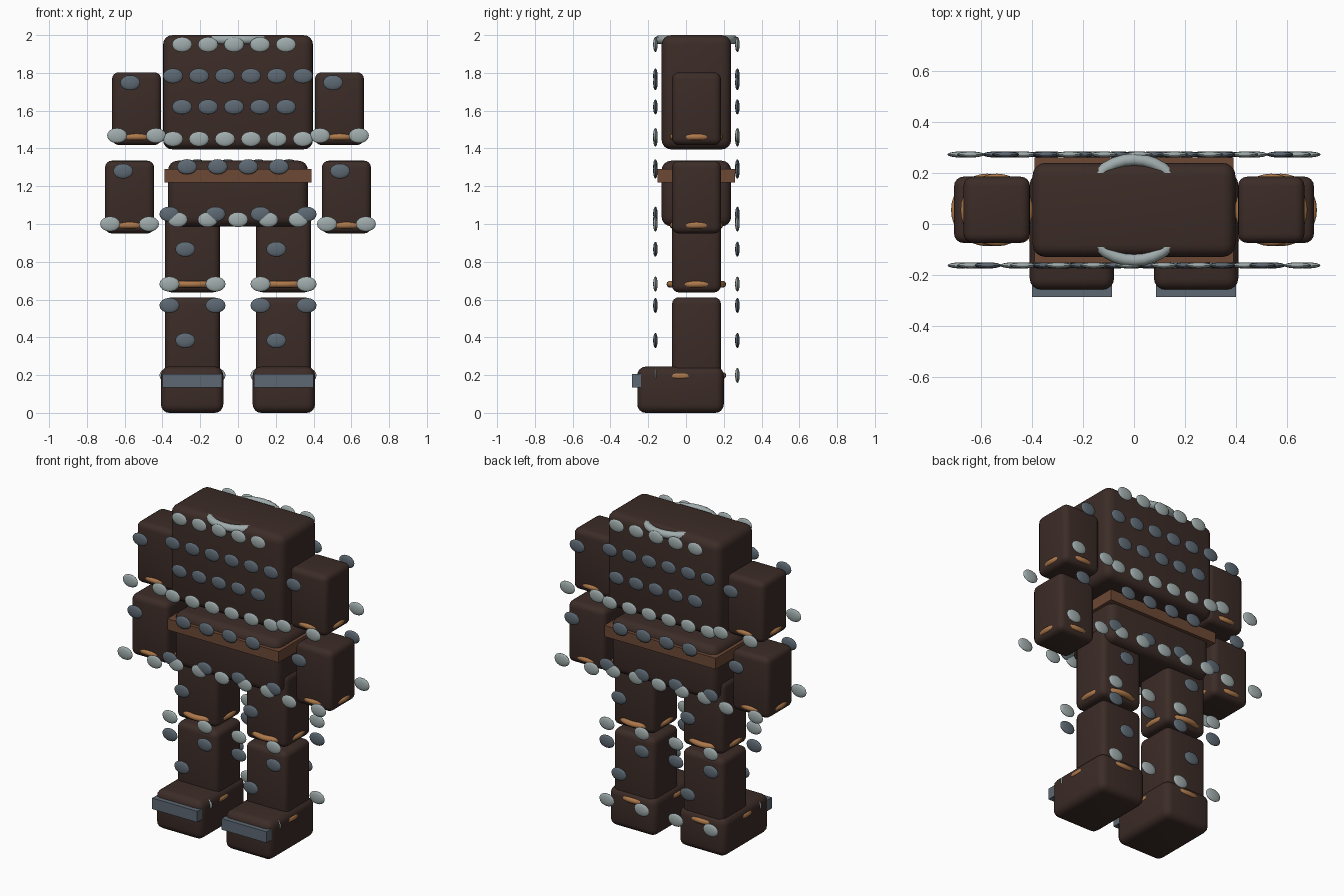
import bpy, bmesh, math
from mathutils import Matrix, Vector

if "Cube" in bpy.data.objects:
    bpy.data.objects.remove(bpy.data.objects["Cube"])

CY = 0.055                      # depth centre of body
FRONT_Y, BACK_Y = -0.162, 0.272  # planes holding the studs


def material(name, rgb):
    m = bpy.data.materials.new(name)
    m.diffuse_color = (*rgb, 1)
    m.use_nodes = True
    m.node_tree.nodes["Principled BSDF"].inputs["Base Color"].default_value = m.diffuse_color
    return m


HIDE = material("dark_leather", (0.045, 0.025, 0.02))
STRAP = material("belt_leather", (0.15, 0.065, 0.035))
COPPER = material("copper", (0.42, 0.19, 0.07))
LIGHT = material("light_metal", (0.35, 0.41, 0.41))
DARK = material("dark_metal", (0.11, 0.14, 0.17))


def finish(bm, name, mat):
    bmesh.ops.recalc_face_normals(bm, faces=bm.faces)
    me = bpy.data.meshes.new(name)
    bm.to_mesh(me)
    bm.free()
    ob = bpy.data.objects.new(name, me)
    bpy.context.collection.objects.link(ob)
    me.materials.append(mat)
    bpy.ops.object.select_all(action='DESELECT')
    ob.select_set(True)
    bpy.context.view_layer.objects.active = ob
    bpy.ops.object.shade_smooth_by_angle(angle=math.radians(40))
    return ob


def box(name, x, y, z, mat, bevel=0.0):
    bm = bmesh.new()
    bmesh.ops.create_cube(bm, size=1)
    lo, hi = Vector((x[0], y[0], z[0])), Vector((x[1], y[1], z[1]))
    for v in bm.verts:
        v.co = Vector(lo[i] + (v.co[i] + 0.5) * (hi[i] - lo[i]) for i in range(3))
    if bevel:
        bmesh.ops.bevel(bm, geom=bm.edges[:], offset=bevel, segments=4,
                        profile=0.5, affect='EDGES')
    return finish(bm, name, mat)


def ring(name, centre, major, minor, mat, n=32, m=10):
    bm = bmesh.new()
    loops = []
    for i in range(n):
        a = 2 * math.pi * i / n
        loop = []
        for j in range(m):
            b = 2 * math.pi * j / m
            r = major + minor * math.cos(b)
            loop.append(bm.verts.new((centre[0] + r * math.cos(a),
                                      centre[1] + r * math.sin(a),
                                      centre[2] + minor * math.sin(b))))
        loops.append(loop)
    for i in range(n):
        p, q = loops[i], loops[(i + 1) % n]
        for j in range(m):
            k = (j + 1) % m
            bm.faces.new((p[j], q[j], q[k], p[k]))
    return finish(bm, name, mat)


def studs(name, points, mat):
    # flattened oval studs; the back set is the front set turned half round
    bm = bmesh.new()
    for x, z in points:
        for px, py in ((x, FRONT_Y), (-x, BACK_Y)):
            mtx = Matrix.Translation((px, py, z)) @ Matrix.Diagonal((0.053, 0.012, 0.04, 1))
            bmesh.ops.create_uvsphere(bm, u_segments=16, v_segments=8, radius=1, matrix=mtx)
    return finish(bm, name, mat)


def row(start, step, count, z):
    return [(start + step * i, z) for i in range(count)]


# torso, hips, belt and collar
box("torso", (-0.397, 0.397), (-0.129, 0.239), (1.395, 2.0), HIDE, 0.05)
box("hips", (-0.37, 0.37), (-0.129, 0.239), (0.988, 1.335), HIDE, 0.05)
box("belt", (-0.39, 0.39), (-0.15, 0.26), (1.22, 1.29), STRAP)
ring("collar", (0, CY, 1.975), 0.197, 0.024, LIGHT)

# torso and hip studs
studs("torso_light_studs", row(-0.296, 0.1375, 5, 1.95) + row(-0.344, 0.1375, 6, 1.45), LIGHT)
studs("torso_dark_studs", row(-0.344, 0.1375, 6, 1.784) + row(-0.296, 0.1375, 5, 1.62), DARK)
studs("belt_studs", row(-0.27, 0.162, 4, 1.303), DARK)
studs("hip_hem_studs", row(-0.32, 0.16, 5, 1.023), LIGHT)

LIMB_Y = (-0.074, 0.185)
for side, s in (("left", -1), ("right", 1)):
    # arms: name, centre x, bottom z, top z
    for part, cx, z0, z1 in (("upper_arm", 0.537, 1.418, 1.803),
                             ("forearm", 0.574, 0.95, 1.335)):
        c = s * cx
        n = f"{side}_{part}"
        box(n, (c - 0.13, c + 0.13), LIMB_Y, (z0, z1), HIDE, 0.036)
        ring(n + "_cuff", (c, CY, z0 + 0.043), 0.124, 0.018, COPPER)
        studs(n + "_top_stud", [(c - 0.034, z1 - 0.055)], DARK)
        studs(n + "_hem_studs", row(c - 0.103, 0.206, 2, z0 + 0.05), LIGHT)

    # legs
    for part, z0, z1 in (("thigh", 0.638, 1.095), ("shin", 0.155, 0.612)):
        c = s * 0.241
        n = f"{side}_{part}"
        box(n, (c - 0.145, c + 0.145), LIMB_Y, (z0, z1), HIDE, 0.036)
        ring(n + "_cuff", (c, CY, z0 + 0.043), 0.14, 0.018, COPPER)
        studs(n + "_top_studs", row(c - 0.122, 0.244, 2, z1 - 0.043) +
              [(c - 0.038, (z0 + z1) / 2)], DARK)
        studs(n + "_hem_studs", row(c - 0.122, 0.244, 2, z0 + 0.044), LIGHT)

    # feet with toe plates
    c = s * 0.243
    n = f"{side}_foot"
    box(n, (c - 0.165, c + 0.165), (-0.258, 0.2), (0.0, 0.245), HIDE, 0.045)
    ring(n + "_cuff", (c, -0.03, 0.195), 0.154, 0.018, COPPER)
    box(n + "_toe_plate", (c - 0.157, c + 0.157), (-0.286, -0.235), (0.135, 0.205), DARK)
